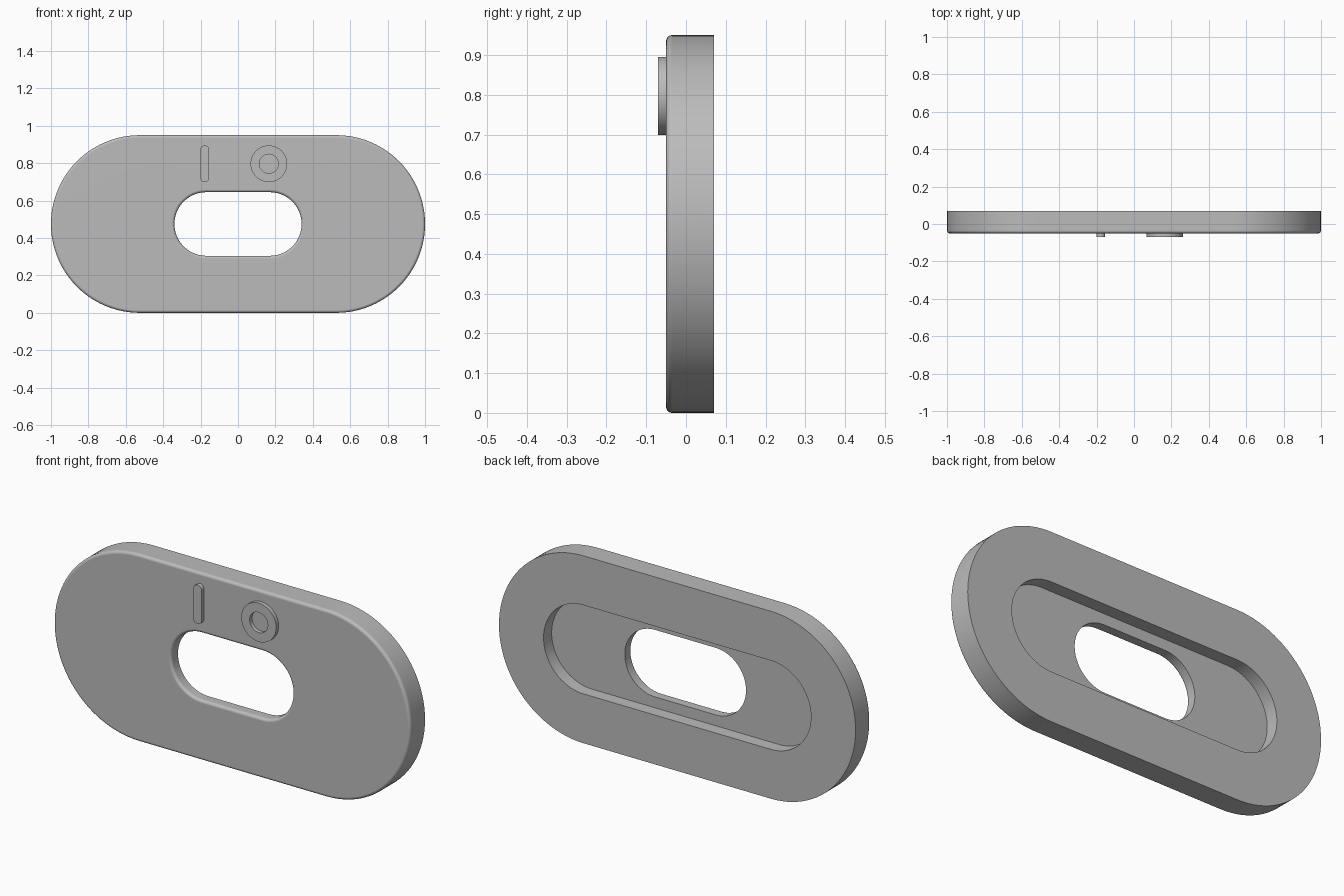
import bpy
import bmesh
import math

cube = bpy.data.objects.get("Cube")
if cube:
    bpy.data.objects.remove(cube, do_unlink=True)

GREY = (0.5, 0.5, 0.5, 1)
grey = bpy.data.materials.new("plain grey")
grey.use_nodes = True
grey.diffuse_color = GREY
grey.node_tree.nodes["Principled BSDF"].inputs["Base Color"].default_value = GREY

CAP = 48           # segments in each round end
FRONT, BACK = -0.05, 0.07
FLOOR = 0.005      # floor of the rear recess
FILLET = 0.015


def slot_ring(bm, straight, radius, y):
    """One slot-shaped loop: two half circles joined by straight sides."""
    verts = []
    for side in (1, -1):
        for i in range(CAP + 1):
            a = math.pi * i / CAP - math.pi / 2
            x = side * (straight + radius * math.cos(a))
            verts.append(bm.verts.new((x, y, side * radius * math.sin(a))))
    return verts


def loft(name, profile, centre, closed=True, upright=False):
    """Sweep a (straight, radius, y) profile around a slot outline."""
    bm = bmesh.new()
    rings = [slot_ring(bm, *p) for p in profile]
    pairs = list(zip(rings, rings[1:]))
    if closed:
        pairs.append((rings[-1], rings[0]))
    else:
        bm.faces.new(rings[0])
        bm.faces.new(rings[-1])
    for a, b in pairs:
        for i in range(len(a)):
            j = (i + 1) % len(a)
            bm.faces.new((a[i], a[j], b[j], b[i]))
    bmesh.ops.remove_doubles(bm, verts=bm.verts, dist=0.00001)
    bmesh.ops.recalc_face_normals(bm, faces=bm.faces)
    mesh = bpy.data.meshes.new(name)
    bm.to_mesh(mesh)
    bm.free()
    mesh.materials.append(grey)
    obj = bpy.data.objects.new(name, mesh)
    bpy.context.collection.objects.link(obj)
    obj.location = (centre[0], 0, centre[1])
    if upright:
        obj.rotation_euler.y = math.pi / 2
    bpy.ops.object.select_all(action="DESELECT")
    obj.select_set(True)
    bpy.context.view_layer.objects.active = obj
    bpy.ops.object.shade_smooth_by_angle(angle=math.radians(35))
    normals = obj.modifiers.new("even normals", "WEIGHTED_NORMAL")
    normals.keep_sharp = True
    return obj


def front_fillet(straight, radius, side):
    """Quarter round from a wall (side 1 outer, -1 hole) onto the front face."""
    steps = [math.pi / 2 * i / 6 for i in range(7)]
    return [(straight, radius - side * FILLET * (1 - math.cos(a)),
             FRONT + FILLET * (1 - math.sin(a))) for a in steps]


# Body plate: outer wall, front face, through hole, rear recess
OUTER, HOLE = (0.525, 0.475), (0.17, 0.17)
RECESS = (0.525, 0.225)
body = [(*OUTER, BACK)]
body += front_fillet(*OUTER, 1)
body += reversed(front_fillet(*HOLE, -1))
body += [(*HOLE, FLOOR), (*RECESS, FLOOR), (*RECESS, BACK)]
loft("body_plate", body, (0, 0.475))

# Raised "on" bar and "off" ring on the front
RAISED, SUNK = -0.07, -0.045
loft("raised_bar", [(0.075, 0.0235, SUNK), (0.075, 0.0235, RAISED)],
     (-0.178, 0.797), closed=False, upright=True)
loft("raised_ring", [(0, 0.098, SUNK), (0, 0.098, RAISED),
                     (0, 0.051, RAISED), (0, 0.051, SUNK)], (0.165, 0.797))
